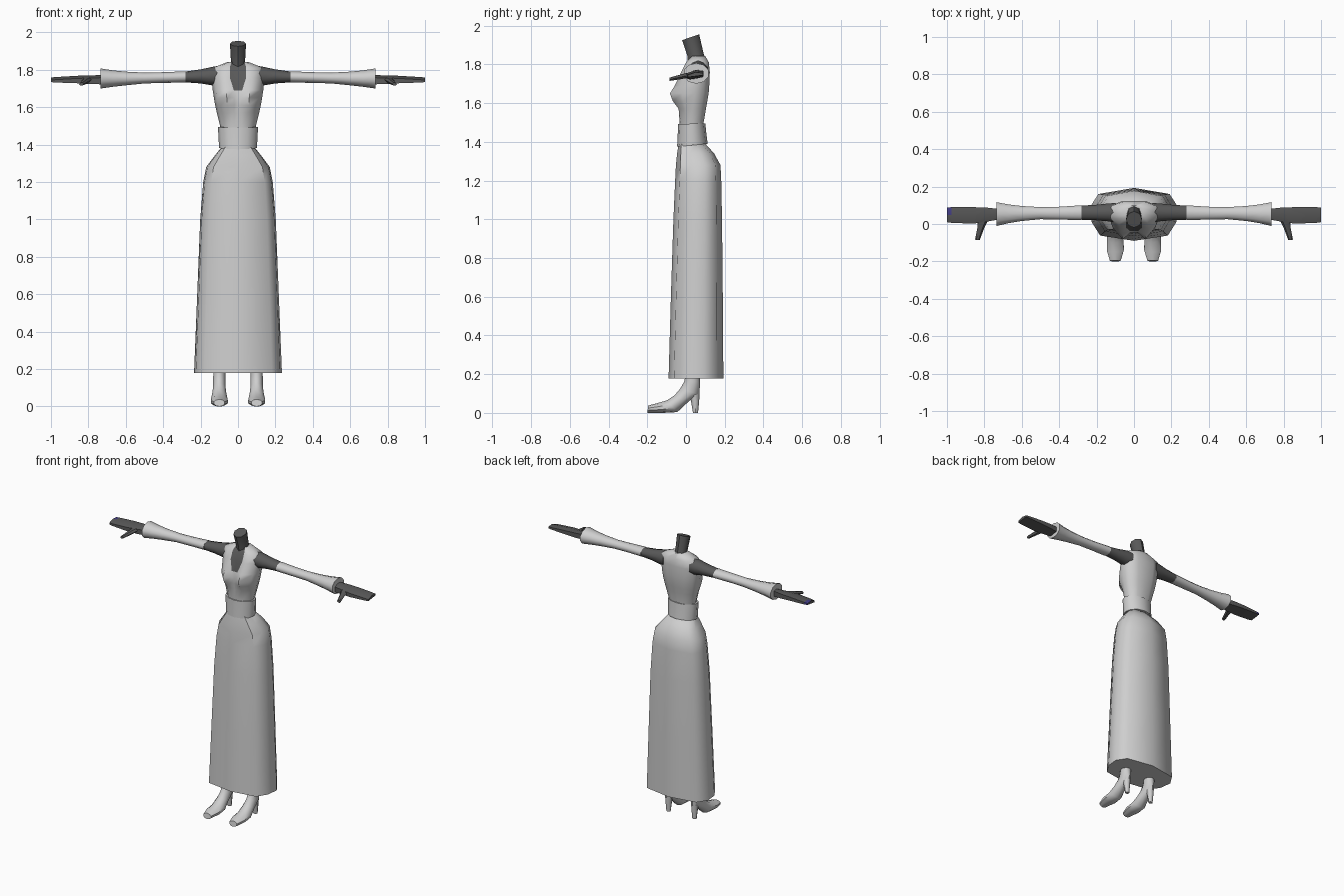
import bpy, bmesh, math
from mathutils import Vector


def material(name, rgb):
    m = bpy.data.materials.new(name)
    m.diffuse_color = (*rgb, 1)
    return m


CLOTH = material("light_grey_cloth", (0.62, 0.62, 0.62))
SKIN = material("dark_grey_skin", (0.1, 0.1, 0.1))
BLUE = material("dark_blue_tip", (0.06, 0.05, 0.25))


def skin_rings(name, rings, mats, rule=None, angle=45):
    """Join closed rings of points into a capped, smooth-shaded tube."""
    bm = bmesh.new()
    loops = [[bm.verts.new(p) for p in ring] for ring in rings]
    n = len(loops[0])
    for a, b in zip(loops, loops[1:]):
        for i in range(n):
            j = (i + 1) % n
            bm.faces.new((a[i], a[j], b[j], b[i]))
    bm.faces.new(loops[0])
    bm.faces.new(loops[-1])
    bmesh.ops.recalc_face_normals(bm, faces=bm.faces)
    if rule:
        for f in bm.faces:
            f.material_index = rule(f.calc_center_median())
    me = bpy.data.meshes.new(name)
    bm.to_mesh(me)
    bm.free()
    for m in mats:
        me.materials.append(m)
    ob = bpy.data.objects.new(name, me)
    bpy.context.collection.objects.link(ob)
    bpy.ops.object.select_all(action='DESELECT')
    ob.select_set(True)
    bpy.context.view_layer.objects.active = ob
    bpy.ops.object.shade_smooth_by_angle(angle=math.radians(angle))
    return ob


def ellipse(a, b, side, n):
    """Ring with a and b as opposite points and side as the other half axis."""
    a, b, side = Vector(a), Vector(b), Vector(side)
    c, u = (a + b) / 2, (a - b) / 2
    return [c + u * math.cos(t) + side * math.sin(t)
            for t in (2 * math.pi * i / n for i in range(n))]


def mirrored(half):
    """Complete a ring from its +x half, first and last points on the centre."""
    return half + [(-x, y, z) for x, y, z in half[-2:0:-1]]


# Long skirt: height, half width, front y, back y
outline = [(0, -1), (0.77, -0.8), (0.96, -0.3), (1, 0.28), (0.81, 0.77), (0, 1)]
rings = []
for z, w, yf, yb in [(0.178, 0.235, -0.09, 0.193), (0.6, 0.218, -0.078, 0.19),
                     (1.0, 0.202, -0.065, 0.186), (1.2, 0.186, -0.056, 0.182),
                     (1.28, 0.17, -0.052, 0.178), (1.34, 0.125, -0.046, 0.145),
                     (1.39, 0.085, -0.038, 0.1)]:
    mid, half = (yf + yb) / 2, (yb - yf) / 2
    rings.append(mirrored([(x * w, mid + y * half, z) for x, y in outline]))
skin_rings("skirt", rings, [CLOTH], angle=50)

# Waist band
skin_rings("waist_band", [
    ellipse((0, -0.046, 1.375), (0, 0.112, 1.39), (0.101, 0, 0), 12),
    ellipse((0, -0.043, 1.43), (0, 0.106, 1.435), (0.104, 0, 0), 12),
    ellipse((0, -0.041, 1.492), (0, 0.1, 1.495), (0.107, 0, 0), 12)], [CLOTH])

# Bodice: height, neckline x, centre y, bust x, bust y, half width, side y, back y
rings = []
for z, nx, cy, bx, by, w, sy, yb in [
        (1.46, 0.02, -0.03, 0.05, -0.025, 0.09, 0.03, 0.09),
        (1.5, 0.02, -0.033, 0.05, -0.027, 0.096, 0.03, 0.091),
        (1.57, 0.02, -0.037, 0.055, -0.038, 0.113, 0.035, 0.103),
        (1.61, 0.02, -0.044, 0.058, -0.068, 0.122, 0.04, 0.11),
        (1.65, 0.02, -0.046, 0.06, -0.083, 0.129, 0.043, 0.117),
        (1.69, 0.022, -0.038, 0.062, -0.058, 0.135, 0.045, 0.12),
        (1.76, 0.044, -0.018, 0.075, -0.025, 0.14, 0.05, 0.123),
        (1.81, 0.044, 0.004, 0.08, 0.0, 0.136, 0.055, 0.118),
        (1.842, 0.035, 0.03, 0.045, 0.032, 0.055, 0.06, 0.1)]:
    rings.append(mirrored([
        (0, cy, z), (nx, cy, z), (bx, by, z),
        (0.88 * w, by + (sy - by) * 0.5, z), (w, sy, z),
        (0.88 * w, sy + (yb - sy) * 0.65, z), (0.45 * w, yb, z), (0, yb, z)]))
skin_rings("bodice", rings, [CLOTH, SKIN],
           lambda c: int(abs(c.x) < 0.03 and c.y < 0.035 and c.z > 1.69), 60)

# Neck, cut on a slope
skin_rings("neck", [
    ellipse((0, 0.01, 1.77), (0, 0.105, 1.81), (0.044, 0, 0), 8),
    ellipse((0, 0.008, 1.84), (0, 0.09, 1.86), (0.038, 0, 0), 8),
    ellipse((0, -0.02, 1.925), (0, 0.068, 1.955), (0.043, 0, 0), 8)], [SKIN])


def limb(name, s, sections, mat, n=10):
    """Sideways tube from x, bottom z, top z, front y, back y sections."""
    return skin_rings(name, [
        ellipse((s * x, (yf + yb) / 2, z1), (s * x, (yf + yb) / 2, z0),
                (0, (yb - yf) / 2, 0), n) for x, z0, z1, yf, yb in sections], mat)


for s, side in ((1, "left"), (-1, "right")):
    limb(side + "_upper_arm", s, [
        (0.1, 1.712, 1.822, 0.008, 0.115), (0.14, 1.717, 1.815, 0.012, 0.112),
        (0.2, 1.727, 1.802, 0.018, 0.105), (0.285, 1.733, 1.79, 0.021, 0.1)], [SKIN])
    limb(side + "_sleeve", s, [
        (0.28, 1.732, 1.792, 0.019, 0.102), (0.4, 1.73, 1.787, 0.022, 0.094),
        (0.5, 1.727, 1.785, 0.024, 0.092), (0.6, 1.717, 1.79, 0.014, 0.098),
        (0.67, 1.709, 1.797, 0.002, 0.107), (0.735, 1.7, 1.807, -0.014, 0.12)], [CLOTH])
    # Flat hand with a blue patch at one tip
    hand = [(0.72, 1.726, 1.768, 0.025, 0.08), (0.79, 1.728, 1.766, 0.012, 0.088),
            (0.86, 1.732, 1.764, 0.002, 0.09), (0.975, 1.736, 1.757, 0.006, 0.09),
            (1.0, 1.738, 1.755, 0.01, 0.088)]
    rule = (lambda c: int(c.x < -0.98 and c.y > 0.06)) if s < 0 else None
    skin_rings(side + "_hand", [
        [(s * x, y, z) for y, z in (
            (yf, z0 - 0.004), (yb, z0 + 0.006), (yb, z1),
            ((yf + yb) / 2, z1 + 0.004), (yf, z1 - 0.01))]
        for x, z0, z1, yf, yb in hand], [SKIN, BLUE], rule)
    # Thumb pointing forward
    skin_rings(side + "_thumb", [
        ellipse((s * 0.775, 0.03, 1.75), (s * 0.835, 0.02, 1.745), (0, 0, 0.014), 6),
        ellipse((s * 0.8, -0.02, 1.738), (s * 0.838, -0.025, 1.735), (0, 0, 0.014), 6),
        ellipse((s * 0.825, -0.086, 1.724), (s * 0.85, -0.084, 1.722), (0, 0, 0.009), 6)],
        [SKIN])
    # Boot: front point, back point, half width along the foot
    boot = [(-0.005, 0.2, 0.07, 0.2, 0.033), (-0.007, 0.165, 0.072, 0.16, 0.034),
            (-0.03, 0.125, 0.07, 0.095, 0.034), (-0.06, 0.09, 0.015, 0.06, 0.038),
            (-0.1, 0.064, -0.045, 0.004, 0.046), (-0.15, 0.05, -0.12, 0.0, 0.048),
            (-0.195, 0.038, -0.2, 0.0, 0.03)]
    skin_rings(side + "_boot", [
        ellipse((s * 0.1, y0, z0), (s * 0.1, y1, z1), (w, 0, 0), 10)
        for y0, z0, y1, z1, w in boot], [CLOTH])
    skin_rings(side + "_heel", [
        ellipse((s * 0.1, 0.01, 0.125), (s * 0.1, 0.071, 0.125), (0.028, 0, 0), 8),
        ellipse((s * 0.1, 0.026, 0.06), (s * 0.1, 0.068, 0.06), (0.02, 0, 0), 8),
        ellipse((s * 0.1, 0.036, 0), (s * 0.1, 0.062, 0), (0.015, 0, 0), 8)], [CLOTH])
